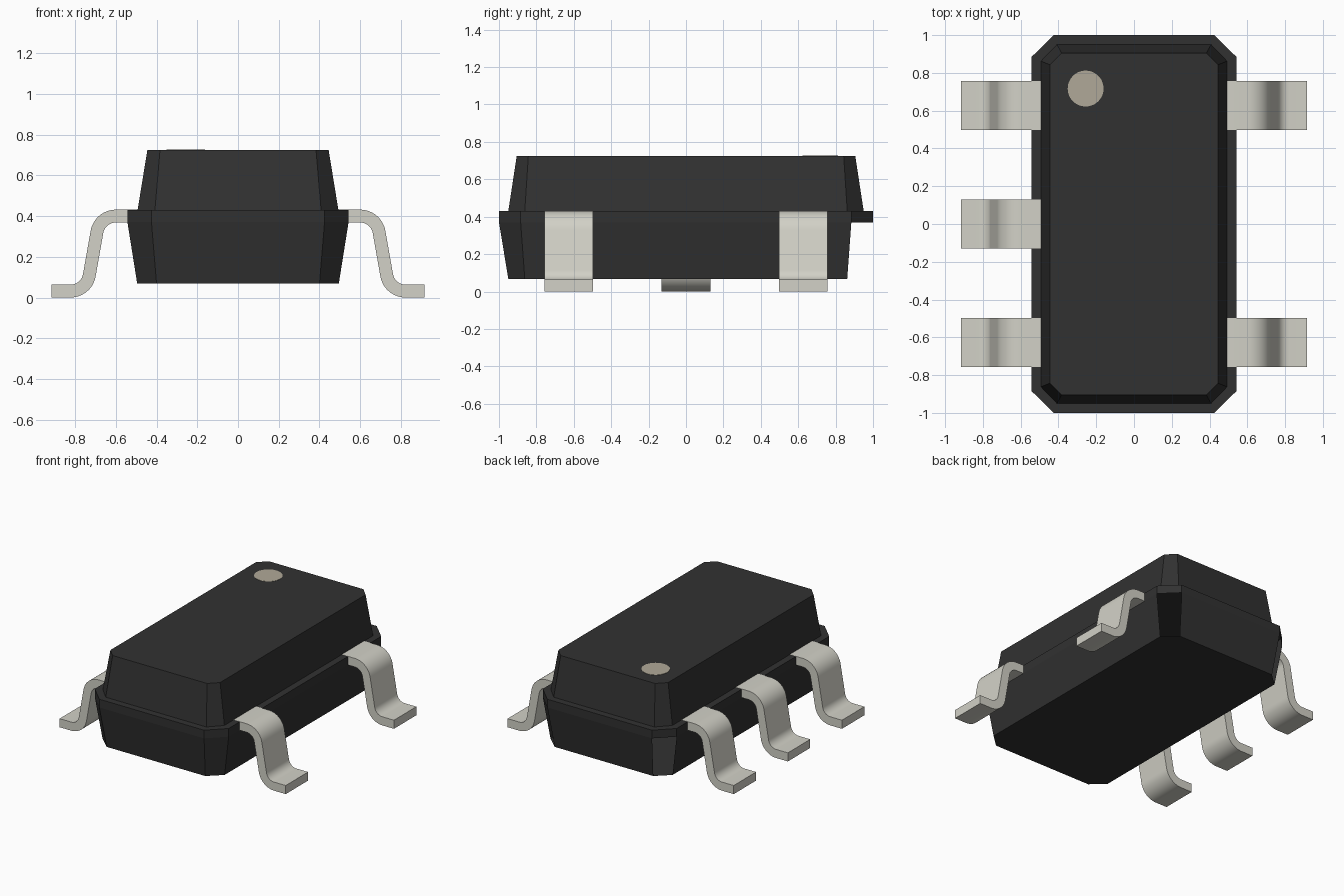
import bpy, bmesh, math

cube = bpy.data.objects.get("Cube")
if cube:
    bpy.data.objects.remove(cube, do_unlink=True)


def material(name, rgb):
    m = bpy.data.materials.new(name)
    m.use_nodes = True
    m.diffuse_color = (*rgb, 1)
    m.node_tree.nodes["Principled BSDF"].inputs["Base Color"].default_value = (*rgb, 1)
    return m


BLACK = material("black plastic", (0.031, 0.031, 0.031))
METAL = material("pale grey metal", (0.645, 0.638, 0.571))
MARK = material("light brown mark", (0.434, 0.397, 0.314))


def finish(bm, name, mat):
    me = bpy.data.meshes.new(name)
    bm.to_mesh(me)
    bm.free()
    me.materials.append(mat)
    ob = bpy.data.objects.new(name, me)
    bpy.context.collection.objects.link(ob)
    return ob


# Body: stacked chamfered rectangles (half x, half y, chamfer start x, chamfer start y, z)
RINGS = [
    (0.495, 0.950, 0.400, 0.862, 0.068),
    (0.543, 1.000, 0.425, 0.884, 0.370),
    (0.543, 1.000, 0.425, 0.884, 0.430),
    (0.493, 0.950, 0.408, 0.862, 0.430),
    (0.445, 0.905, 0.383, 0.843, 0.725),
]
bm = bmesh.new()
loops = []
for X, Y, cx, cy, z in RINGS:
    pts = [(X, -cy), (X, cy), (cx, Y), (-cx, Y), (-X, cy), (-X, -cy), (-cx, -Y), (cx, -Y)]
    loops.append([bm.verts.new((x, y, z)) for x, y in pts])
for level, (a, b) in enumerate(zip(loops, loops[1:])):
    for i in range(8):
        # the two lower rear corners are open
        if level == 0 and i in (1, 3):
            continue
        j = (i + 1) % 8
        bm.faces.new((a[i], a[j], b[j], b[i]))
bm.faces.new(loops[0][::-1])
bm.faces.new(loops[-1])
finish(bm, "body", BLACK)

# Pin one marker: thin disc on the top face
bm = bmesh.new()
bmesh.ops.create_cone(bm, cap_ends=True, segments=48, radius1=0.095, radius2=0.095, depth=0.004)
bmesh.ops.translate(bm, verts=bm.verts, vec=(-0.256, 0.717, 0.725))
finish(bm, "pin_one_marker", MARK)

# Gull-wing lead: offset both sides of a centre line with two bends
HALF_T, BEND, TILT, WIDTH, STEPS = 0.0315, 0.094, 10, 0.26, 12
TOP_Z, FOOT_Z, BEND_X, TIP_X = 0.400, 0.0315, 0.600, 0.917


def lead_profile():
    t = math.radians(TILT)
    c1 = (BEND_X, TOP_Z - BEND)
    c2z = FOOT_Z + BEND
    drop = (c1[1] + BEND * math.sin(t)) - (c2z - BEND * math.sin(t))
    c2 = (BEND_X + 2 * BEND * math.cos(t) + drop * math.tan(t), c2z)
    upper, lower = [(0.485, TOP_Z + HALF_T)], [(0.485, TOP_Z - HALF_T)]
    for centre, start, end, sign in ((c1, 90, TILT, 1), (c2, 180 + TILT, 270, -1)):
        for k in range(STEPS + 1):
            a = math.radians(start + (end - start) * k / STEPS)
            for side, offset in ((upper, sign * HALF_T), (lower, -sign * HALF_T)):
                r = BEND + offset
                side.append((centre[0] + r * math.cos(a), centre[1] + r * math.sin(a)))
    upper.append((TIP_X, FOOT_Z + HALF_T))
    lower.append((TIP_X, FOOT_Z - HALF_T))
    return upper + lower[::-1]


def lead(name, side, y):
    bm = bmesh.new()
    face = bm.faces.new([bm.verts.new((side * x, y - WIDTH / 2, z)) for x, z in lead_profile()])
    ext = bmesh.ops.extrude_face_region(bm, geom=[face], use_keep_orig=True)
    moved = [v for v in ext["geom"] if isinstance(v, bmesh.types.BMVert)]
    bmesh.ops.translate(bm, verts=moved, vec=(0, WIDTH, 0))
    bmesh.ops.recalc_face_normals(bm, faces=bm.faces)
    ob = finish(bm, name, METAL)
    bpy.ops.object.select_all(action="DESELECT")
    ob.select_set(True)
    bpy.context.view_layer.objects.active = ob
    bpy.ops.object.shade_smooth_by_angle(angle=math.radians(30))


for label, side, y in (("right_back", -1, 0.627), ("right_middle", -1, 0), ("right_front", -1, -0.627),
                       ("left_back", 1, 0.627), ("left_front", 1, -0.627)):
    lead("lead_" + label, side, y)
